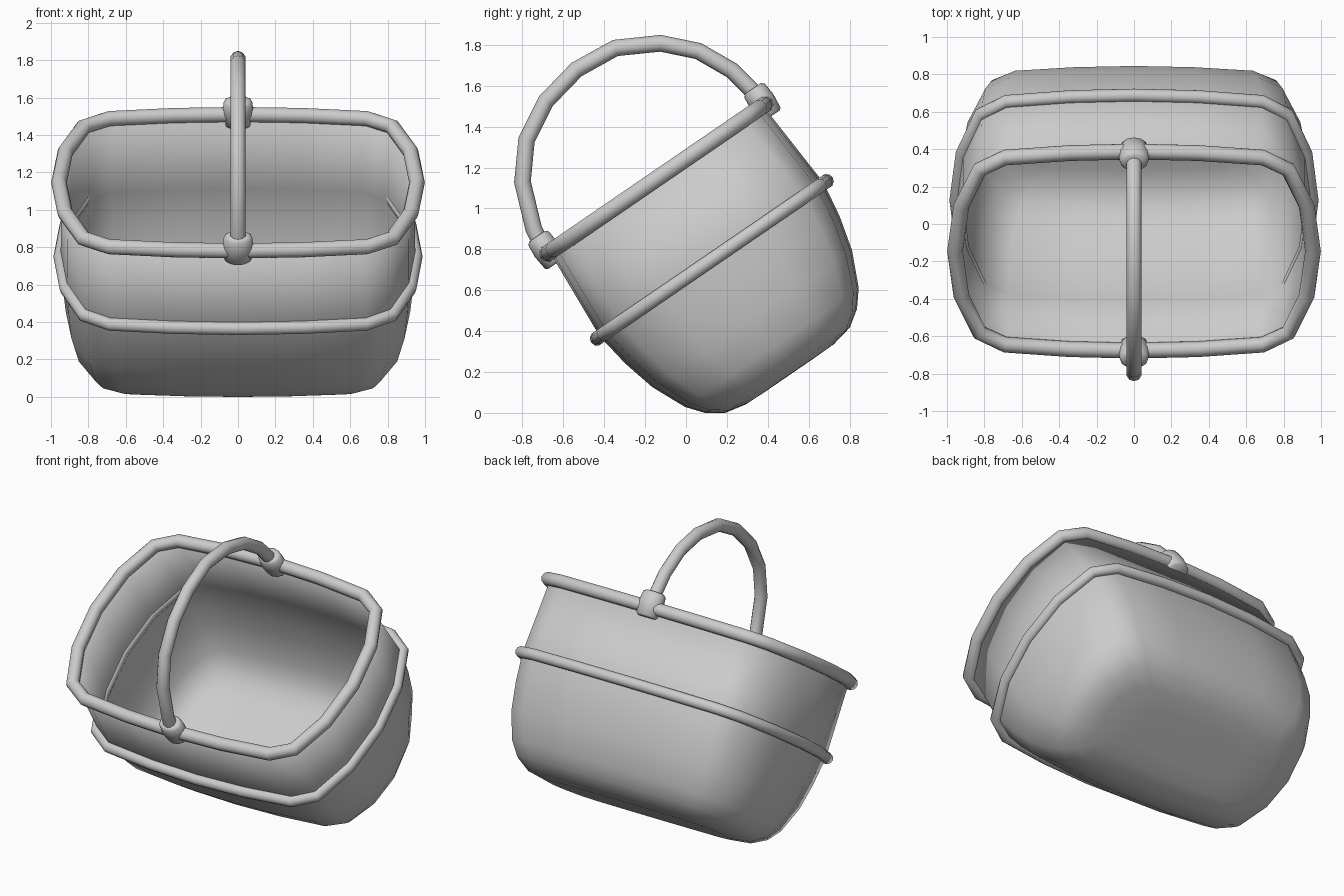
import bpy, bmesh, math
from mathutils import Matrix, Vector

if "Cube" in bpy.data.objects:
    bpy.data.objects.remove(bpy.data.objects["Cube"])

# Whole basket is leaned back about x; parts are built in rim-centred space
TILT = Matrix.Translation((0, -0.145, 1.145)) @ Matrix.Rotation(math.radians(34.4), 4, 'X')
grey = bpy.data.materials.new("plain grey")
grey.diffuse_color = (0.6, 0.6, 0.6, 1)
grey.use_nodes = True
grey.node_tree.nodes["Principled BSDF"].inputs["Base Color"].default_value = grey.diffuse_color

# Quarter of the rounded-rectangle outline, normalised
QUARTER = [(1, 0), (.965, .45), (.862, .82), (.72, .94), (.36, .985), (0, 1)]
half = QUARTER + [(-x, y) for x, y in QUARTER[-2::-1]]
OUTLINE = half + [(x, -y) for x, y in half[-2:0:-1]]


def ring(rx, ry, z):
    return [TILT @ Vector((x * rx, y * ry, z)) for x, y in OUTLINE]


def finish(obj, angle=60):
    obj.data.materials.clear()
    obj.data.materials.append(grey)
    bpy.ops.object.select_all(action='DESELECT')
    obj.select_set(True)
    bpy.context.view_layer.objects.active = obj
    bpy.ops.object.shade_smooth_by_angle(angle=math.radians(angle))


def add_mesh(name, bm):
    bmesh.ops.recalc_face_normals(bm, faces=bm.faces)
    me = bpy.data.meshes.new(name)
    bm.to_mesh(me)
    bm.free()
    obj = bpy.data.objects.new(name, me)
    bpy.context.collection.objects.link(obj)
    return obj


def skin(bm, rings, cap_start=False, cap_end=False):
    vs = [[bm.verts.new(p) for p in r] for r in rings]
    n = len(vs[0])
    for a, b in zip(vs, vs[1:]):
        for i in range(n):
            bm.faces.new((a[i], a[(i + 1) % n], b[(i + 1) % n], b[i]))
    if cap_start:
        bm.faces.new(vs[0][::-1])
    if cap_end:
        bm.faces.new(vs[-1])


def tube(name, pts, r, closed, sides=10):
    # Sweep a round section along the path with mitred joints
    bm = bmesh.new()
    n = len(pts)
    normal_axis = (TILT.to_3x3() @ Vector((0, 0, 1))) if closed else Vector((1, 0, 0))
    rings = []
    for i, p in enumerate(pts):
        a = pts[i - 1] if closed or i > 0 else p
        b = pts[(i + 1) % n] if closed or i < n - 1 else p
        t = (b - a).normalized()
        side = t.cross(normal_axis).normalized()
        rings.append([p + r * (math.cos(k) * side + math.sin(k) * normal_axis)
                      for k in (2 * math.pi * j / sides for j in range(sides))])
    if closed:
        rings.append(rings[0])
    skin(bm, rings, not closed, not closed)
    bmesh.ops.remove_doubles(bm, verts=bm.verts, dist=1e-5)
    finish(add_mesh(name, bm))


# Basket shell, thin walled: (half width, half depth, height below rim)
PROFILE = [(.945, .633, 0), (.948, .664, -.48), (.938, .636, -.66),
           (.922, .592, -.83), (.882, .515, -1.0), (.838, .45, -1.08),
           (.76, .37, -1.135), (.64, .26, -1.158), (.4, .14, -1.16)]
bm = bmesh.new()
skin(bm, [ring(*p) for p in PROFILE], cap_end=True)
body = add_mesh("basket_body", bm)
solid = body.modifiers.new("wall", 'SOLIDIFY')
solid.thickness = 0.02
solid.offset = -1
bpy.context.view_layer.objects.active = body
body.select_set(True)
bpy.ops.object.modifier_apply(modifier="wall")
finish(body, 180)

# Rim and middle band
tube("rim", ring(.957, .645, 0), .042, True)
tube("middle_band", ring(.951, .68, -.48), .036, True)

# Arched handle in the x = 0 plane (y, z)
ARCH = [(-.68, .77), (-.745, .90), (-.80, 1.13), (-.78, 1.335), (-.685, 1.525), (-.535, 1.68),
        (-.345, 1.785), (-.125, 1.808), (.06, 1.77), (.225, 1.675), (.38, 1.52)]
tube("handle", [Vector((0, y, z)) for y, z in ARCH], .041, False)

# Barrel-shaped handle sockets on the rim
for name, s in (("front_socket", -1), ("back_socket", 1)):
    bm = bmesh.new()
    rings = [[TILT @ Vector((r * math.cos(k), s * .64 + .8 * r * math.sin(k), h))
              for k in (2 * math.pi * j / 12 for j in range(12))]
             for r, h in ((.058, -.065), (.073, -.055), (.083, .02), (.076, .085), (.058, .098))]
    skin(bm, rings, True, True)
    finish(add_mesh(name, bm), 50)
